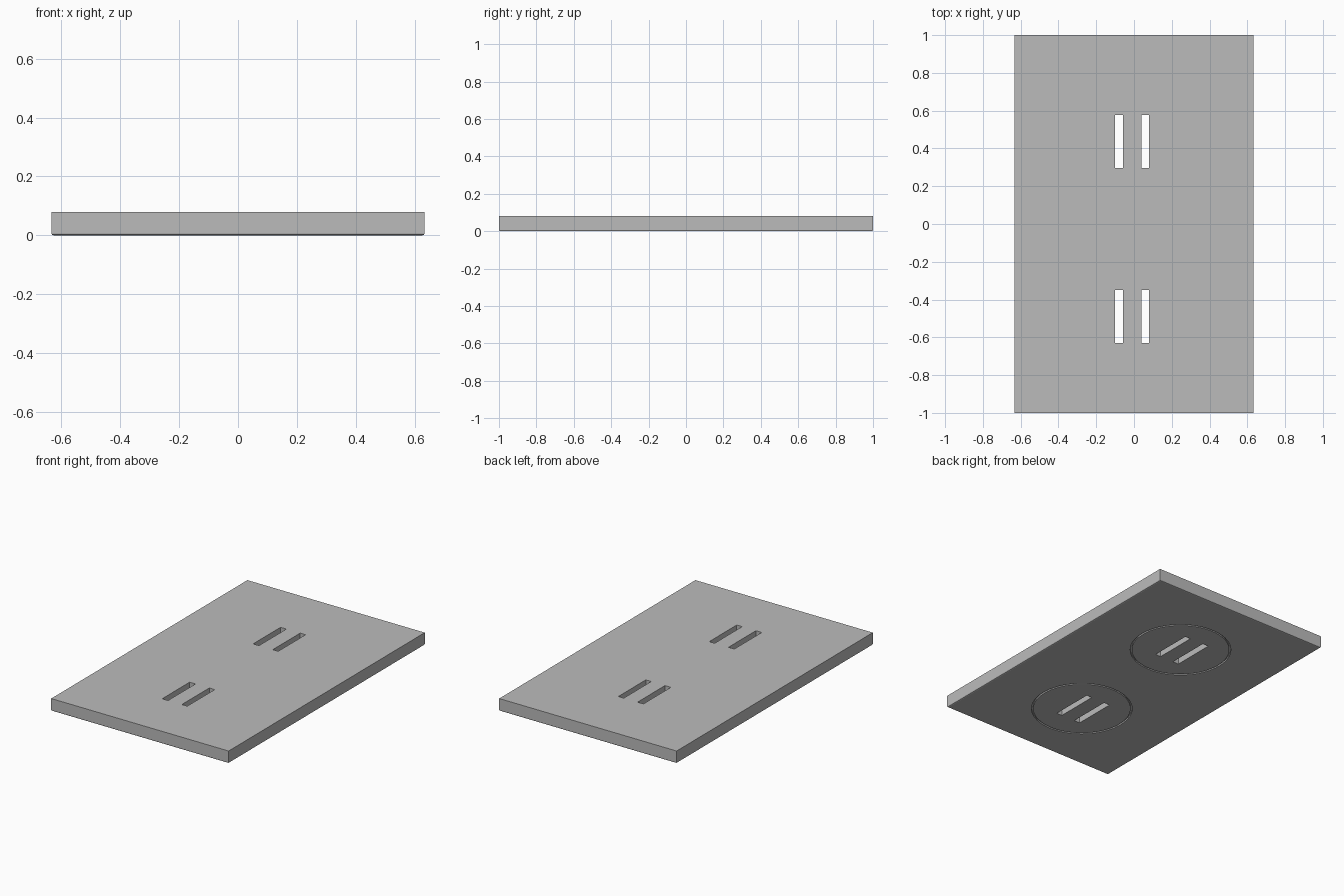
import bpy, bmesh, math
from mathutils import Matrix

if "Cube" in bpy.data.objects:
    bpy.data.objects.remove(bpy.data.objects["Cube"])

grey = bpy.data.materials.new("plain grey")
grey.diffuse_color = (0.5, 0.5, 0.5, 1)
grey.use_nodes = True
grey.node_tree.nodes["Principled BSDF"].inputs["Base Color"].default_value = grey.diffuse_color

CENTRES = (0.437, -0.49)      # y of the two outlet areas
W, L, H, C = 0.633, 1.0, 0.08, 0.007


def make_object(name, bm):
    bmesh.ops.recalc_face_normals(bm, faces=bm.faces[:])
    me = bpy.data.meshes.new(name)
    bm.to_mesh(me)
    bm.free()
    me.materials.append(grey)
    ob = bpy.data.objects.new(name, me)
    bpy.context.collection.objects.link(ob)
    return ob


def add_box(bm, x0, x1, y0, y1, z0, z1):
    m = Matrix.Translation(((x0 + x1) / 2, (y0 + y1) / 2, (z0 + z1) / 2)) @ \
        Matrix.Diagonal((x1 - x0, y1 - y0, z1 - z0, 1))
    return bmesh.ops.create_cube(bm, size=1, matrix=m)["verts"]


def add_ring(bm, cy, r0, r1, z0, z1, n=64):
    # closed square-section ring, cutting the round groove
    loops = []
    for i in range(n):
        a = 2 * math.pi * i / n
        loops.append([bm.verts.new((r * math.cos(a), cy + r * math.sin(a), z))
                      for r, z in ((r0, z0), (r1, z0), (r1, z1), (r0, z1))])
    for i in range(n):
        p, q = loops[i], loops[(i + 1) % n]
        for k in range(4):
            j = (k + 1) % 4
            bm.faces.new((p[k], p[j], q[j], q[k]))


# plate with chamfered face edges (face is turned down)
bm = bmesh.new()
add_box(bm, -W, W, -L, L, 0, H)
low = [e for e in bm.edges if all(v.co.z < 0.01 for v in e.verts)]
bmesh.ops.bevel(bm, geom=low, offset=C, segments=2, profile=0.5, affect='EDGES')
plate = make_object("cover_plate", bm)

# through slots and shallow round grooves
bm = bmesh.new()
for cy in CENTRES:
    for x0, x1 in ((-0.10, -0.058), (0.04, 0.079)):
        add_box(bm, x0, x1, cy - 0.14, cy + 0.14, -0.1, 0.2)
    add_ring(bm, cy, 0.294, 0.304, -0.05, 0.01)
cutter = make_object("slot_and_groove_cutter", bm)
cutter.hide_render = True
cutter.hide_viewport = True

mod = plate.modifiers.new("cut", 'BOOLEAN')
mod.object = cutter
mod.operation = 'DIFFERENCE'
mod.solver = 'EXACT'
